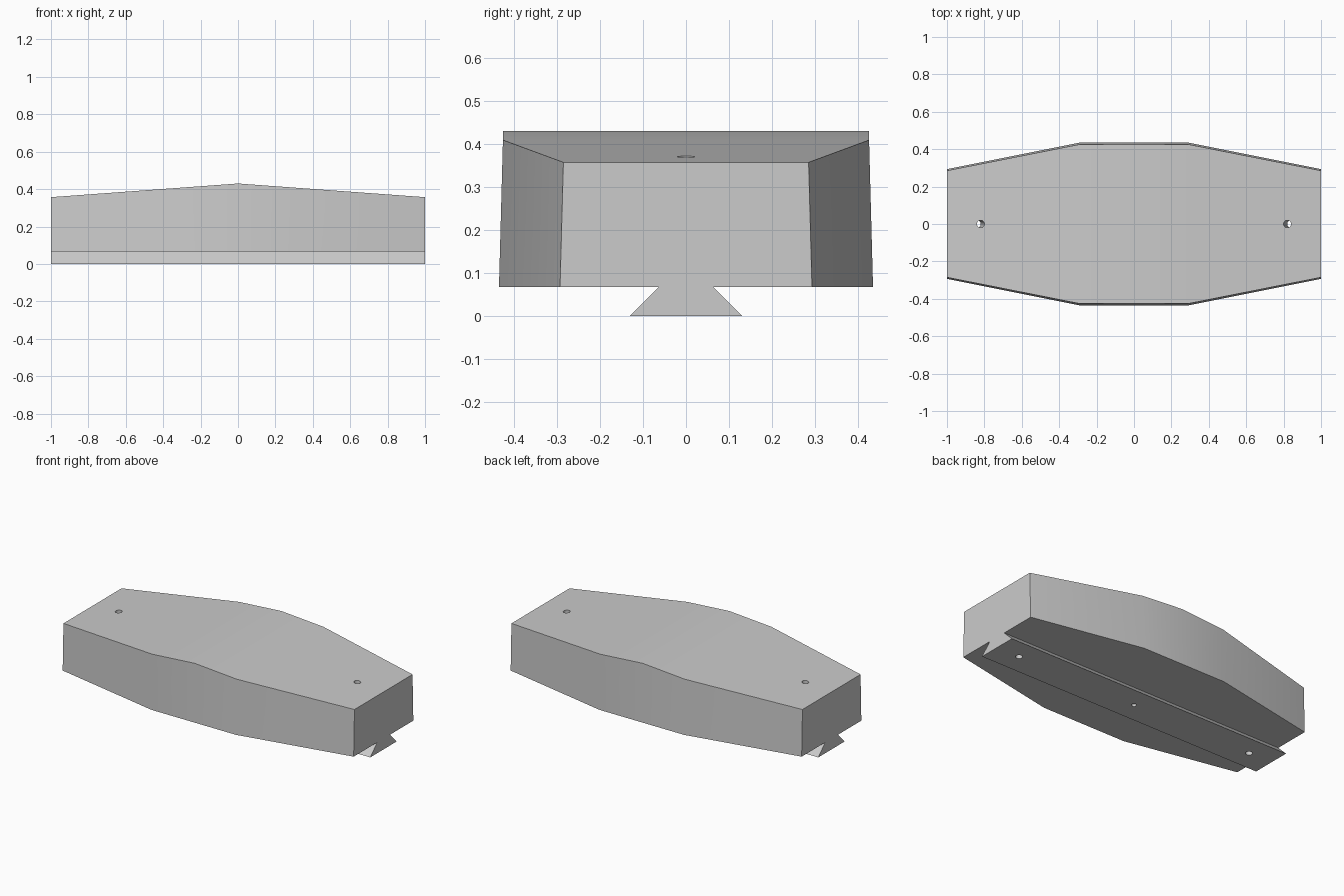
import bpy
import bmesh
import math
from mathutils import Vector

default = bpy.data.objects.get("Cube")
if default:
    bpy.data.objects.remove(default, do_unlink=True)

grey = bpy.data.materials.new("light_grey")
grey.use_nodes = True
grey.diffuse_color = (0.6, 0.6, 0.6, 1)
grey.node_tree.nodes["Principled BSDF"].inputs["Base Color"].default_value = grey.diffuse_color

RAIL_TOP = 0.067
DRAFT = 0.027


def section(x, half):
    """Cross-section of the drafted body with the dovetail rail below it."""
    top = 0.43 - 0.073 * abs(x)
    side = [(0.13, 0), (0.063, RAIL_TOP), (half, RAIL_TOP),
            (half - DRAFT * (top - RAIL_TOP), top)]
    ring = side + [(-y, z) for y, z in reversed(side)]
    return [(x, y, z) for y, z in ring]


def make_object(name, bm):
    bmesh.ops.recalc_face_normals(bm, faces=bm.faces)
    mesh = bpy.data.meshes.new(name)
    bm.to_mesh(mesh)
    bm.free()
    obj = bpy.data.objects.new(name, mesh)
    mesh.materials.append(grey)
    bpy.context.collection.objects.link(obj)
    return obj


# Body and dovetail rail, lofted through five sections
stations = [(-1, 0.293), (-0.29, 0.435), (0, 0.435), (0.29, 0.435), (1, 0.293)]
bm = bmesh.new()
rings = [[bm.verts.new(p) for p in section(x, half)] for x, half in stations]
for a, b in zip(rings, rings[1:]):
    for i in range(len(a)):
        j = (i + 1) % len(a)
        bm.faces.new((a[i], a[j], b[j], b[i]))
bm.faces.new(rings[0])
bm.faces.new(rings[-1])
body = make_object("dovetail_block", bm)


def drill(name, low, high, radius):
    """Cut a round hole along the line from low to high."""
    low, high = Vector(low), Vector(high)
    bm = bmesh.new()
    bmesh.ops.create_cone(bm, cap_ends=True, segments=24, radius1=radius,
                          radius2=radius, depth=(high - low).length)
    turn = (high - low).to_track_quat('Z', 'Y').to_matrix()
    bmesh.ops.rotate(bm, verts=bm.verts, matrix=turn)
    bmesh.ops.translate(bm, verts=bm.verts, vec=(low + high) / 2)
    cutter = make_object(name, bm)
    cutter.hide_render = True
    cutter.hide_viewport = True
    cut = body.modifiers.new(name, 'BOOLEAN')
    cut.operation = 'DIFFERENCE'
    cut.solver = 'EXACT'
    cut.object = cutter
    return cutter


# Through holes near both ends and a small blind hole in the middle
cutters = [drill("end_hole_cutter", (s * 0.842, 0, -0.05), (s * 0.816, 0, 0.45), 0.02)
           for s in (-1, 1)]
cutters.append(drill("middle_hole_cutter", (0, 0, -0.05), (0, 0, 0.15), 0.014))

# Bake the holes and remove the cutters
bpy.context.view_layer.update()
baked = bpy.data.meshes.new_from_object(
    body.evaluated_get(bpy.context.evaluated_depsgraph_get()))
body.modifiers.clear()
body.data = baked
for cutter in cutters:
    bpy.data.objects.remove(cutter, do_unlink=True)

bpy.context.view_layer.objects.active = body
body.select_set(True)
bpy.ops.object.shade_smooth_by_angle(angle=math.radians(30))
